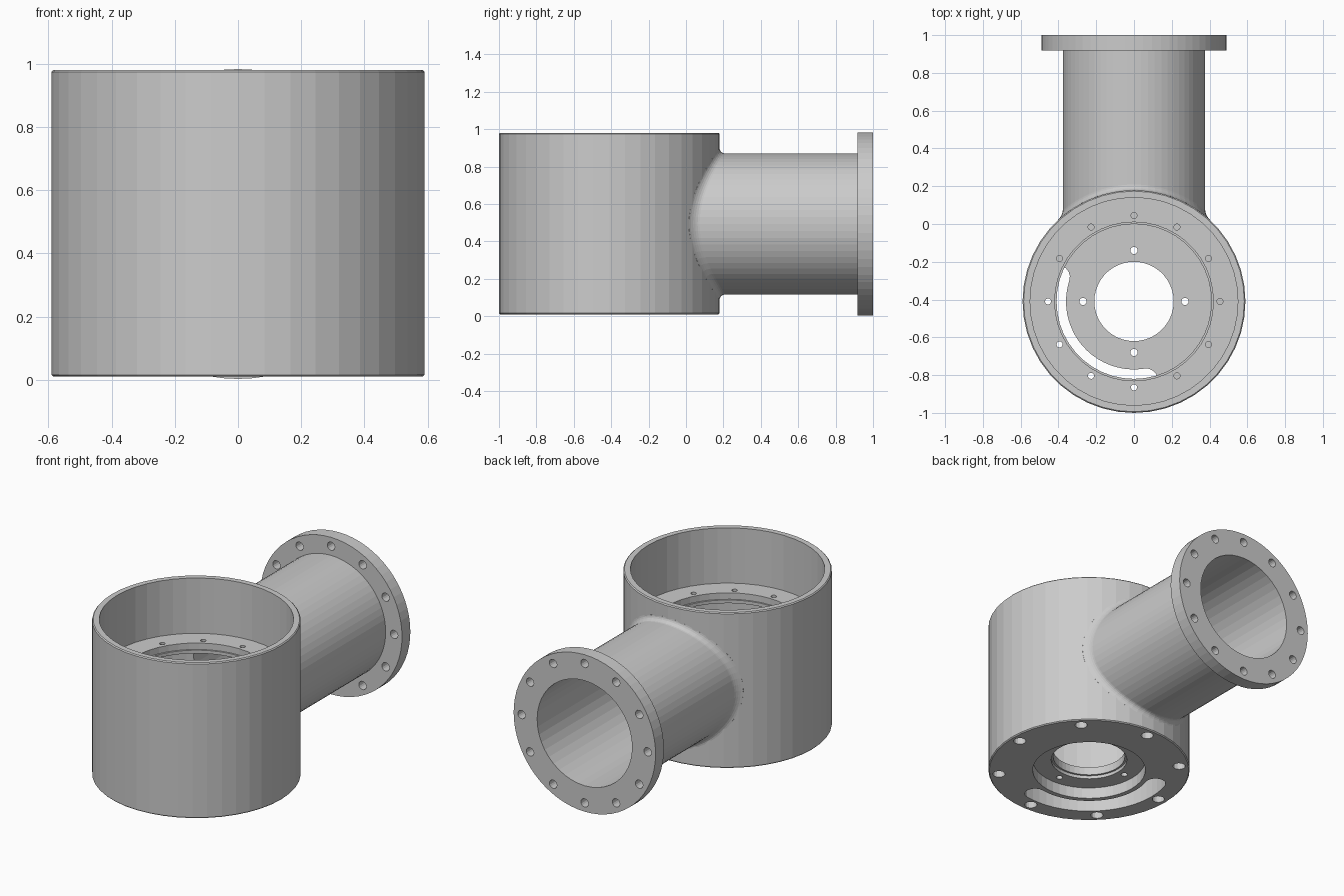
import bpy, bmesh
from math import sin, cos, pi, sqrt, radians

if "Cube" in bpy.data.objects:
    bpy.data.objects.remove(bpy.data.objects["Cube"])

CY, R, N = -0.41, 0.59, 44        # body axis position, body radius, sides
PZ, PR = 0.493, 0.377             # side pipe axis height, pipe radius


def loft(bm, rings):
    """Closed solid through a list of equal-length point rings."""
    vs = [[bm.verts.new(p) for p in ring] for ring in rings]
    n = len(vs[0])
    for a, b in zip(vs, vs[1:]):
        for i in range(n):
            j = (i + 1) % n
            bm.faces.new((a[i], a[j], b[j], b[i]))
    bm.faces.new(vs[0][::-1])
    bm.faces.new(vs[-1])


def finish(name, bm):
    bmesh.ops.recalc_face_normals(bm, faces=bm.faces)
    me = bpy.data.meshes.new(name)
    bm.to_mesh(me)
    bm.free()
    ob = bpy.data.objects.new(name, me)
    bpy.context.collection.objects.link(ob)
    return ob


def solid(name, *stacks):
    bm = bmesh.new()
    for rings in stacks:
        loft(bm, rings)
    return finish(name, bm)


def vring(r, z, x=0, y=CY, n=N):
    return [(x + r * cos(2 * pi * i / n), y + r * sin(2 * pi * i / n), z) for i in range(n)]


def hring(r, y, x=0, z=PZ, n=N):
    return [(x + r * cos(2 * pi * i / n), y, z + r * sin(2 * pi * i / n)) for i in range(n)]


def drum(r, z0, z1):
    return [vring(r, z0), vring(r, z1)]


def pattern(count, pr, r, z0, z1):
    """Ring of upright hole cutters around the body axis."""
    out = []
    for k in range(count):
        a = 2 * pi * k / count
        x, y = pr * cos(a), CY + pr * sin(a)
        out.append([vring(r, z0, x, y, 16), vring(r, z1, x, y, 16)])
    return out


def boolean(target, tool, op='DIFFERENCE'):
    m = target.modifiers.new(op, 'BOOLEAN')
    m.operation, m.object, m.solver = op, tool, 'EXACT'
    bpy.context.view_layer.objects.active = target
    bpy.ops.object.modifier_apply(modifier=m.name)
    bpy.data.objects.remove(tool, do_unlink=True)


# Main drum with small edge chamfers
c = 0.006
body = solid("housing", [vring(R - c, 0.01), vring(R, 0.01 + c),
                         vring(R, 0.98 - c), vring(R - c, 0.98)])


# Side pipe with a fillet flowing into the drum
def saddle(rho, dy):
    pts = []
    for i in range(64):
        a = 2 * pi * i / 64
        x = rho * cos(a)
        pts.append((x, CY + sqrt(R * R - x * x) + dy, PZ + rho * sin(a)))
    return pts


f = 0.03
rings = [saddle(PR + f, -0.03)]
for k in range(6):
    t = k / 5 * pi / 2
    rings.append(saddle(PR + f * (1 - sin(t)), f * (1 - cos(t)) - 0.001))
rings.append(hring(PR, 0.96, n=64))
boolean(body, solid("pipe", rings), 'UNION')

# End flange
boolean(body, solid("flange", [hring(0.49, 0.918, n=64), hring(0.49, 1.0, n=64)]), 'UNION')

# Pipe bore, kept clear of the upper cup
bore = solid("bore", [hring(0.328, -0.1), hring(0.328, 1.1)])
boolean(bore, solid("cup_keepout", drum(0.582, 0.575, 1.2)))
boolean(body, bore)

# Upper cup, lower chamber, ledge opening and centre hole
for name, r, z0, z1 in (("cup", 0.55, 0.635, 1.2), ("chamber", 0.55, 0.15, 0.575),
                        ("ledge_step", 0.42, 0.595, 0.7), ("ledge_opening", 0.41, 0.5, 0.65),
                        ("bottom_recess", 0.33, -0.1, 0.08), ("centre_step", 0.222, 0.05, 0.1),
                        ("centre_hole", 0.21, 0.05, 0.3)):
    boolean(body, solid(name, drum(r, z0, z1)))

# Curved slot through the floor
a0, a1, rm, w = radians(162), radians(279), 0.42, 0.06
outline = [(rm + w, a0 + (a1 - a0) * i / 20) for i in range(21)]
slot = [(r * cos(a), CY + r * sin(a)) for r, a in outline]
for end, start, inner in ((a1, a1, True), (a0, a0 + pi, False)):
    cx, cy = rm * cos(end), CY + rm * sin(end)
    slot += [(cx + w * cos(start + pi * i / 8), cy + w * sin(start + pi * i / 8)) for i in range(1, 8)]
    if inner:
        slot += [((rm - w) * cos(a), CY + (rm - w) * sin(a)) for _, a in outline[::-1]]
boolean(body, solid("slot", [[(x, y, z) for x, y in slot] for z in (-0.1, 0.3)]))

# Bolt holes: ledge, floor, underside, flange
boolean(body, solid("ledge_holes", *pattern(12, 0.455, 0.016, 0.5, 0.7)))
boolean(body, solid("floor_holes", *pattern(4, 0.27, 0.019, 0.05, 0.3)))
boolean(body, solid("underside_holes", *pattern(8, 0.53, 0.036, -0.1, 0.1)))
holes = []
for k in range(12):
    a = 2 * pi * k / 12
    x, z = 0.435 * cos(a), PZ + 0.435 * sin(a)
    holes.append([hring(0.026, 0.85, x, z, 16), hring(0.026, 1.1, x, z, 16)])
boolean(body, solid("flange_holes", *holes))
